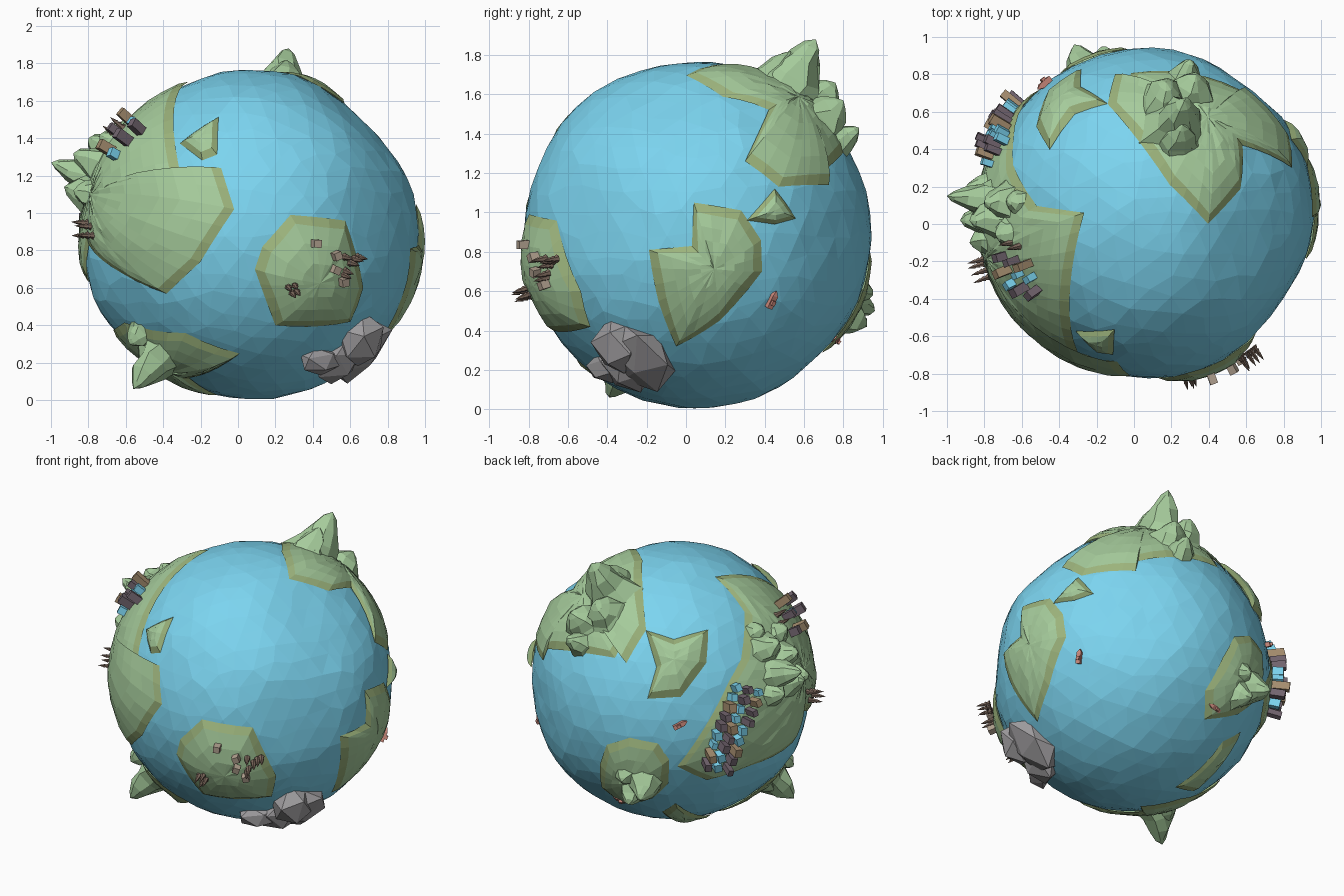
import bpy, bmesh, math, random
from mathutils import Vector, Matrix

if "Cube" in bpy.data.objects:
    bpy.data.objects.remove(bpy.data.objects["Cube"])

random.seed(4)
C = Vector((0.08, 0.06, 0.885))   # planet centre
R = 0.885                         # ocean radius
# Broad dents and swells of the ball: direction, height, angular reach
SWELLS = [(Vector(d).normalized(), h, a) for d, h, a in (
    ((.68, -.15, .73), -.05, .6), ((.6, .8, -.05), -.03, .5), ((.8, -.58, .1), -.04, .55),
    ((-.95, -.1, -.33), .035, .55), ((-.1, -.66, .75), .02, .5), ((0, .7, -.72), -.015, .5))]


def ground(d):
    return R + sum(h * (.5 + .5 * math.cos(math.pi * min(1, d.angle(s) / a))) for s, h, a in SWELLS)


def mat(name, *rgb):
    m = bpy.data.materials.new(name)
    m.diffuse_color = (*rgb, 1)
    m.use_nodes = True
    m.node_tree.nodes["Principled BSDF"].inputs["Base Color"].default_value = m.diffuse_color
    return m


OCEAN, GREEN = mat("ocean", .2, .66, .87), mat("grass", .38, .6, .33)
BEACH, ROCK = mat("shore", .33, .45, .2), mat("rock", .34, .33, .34)
WOOD, SALMON = mat("wood", .19, .13, .1), mat("ship_paint", .6, .25, .2)
MAUVE, TAN = mat("mauve_wall", .17, .13, .16), mat("tan_wall", .38, .27, .16)
PALE = mat("pale_wall", .45, .36, .28)


def finish(name, bm, *mats):
    bmesh.ops.recalc_face_normals(bm, faces=bm.faces)
    me = bpy.data.meshes.new(name)
    bm.to_mesh(me)
    bm.free()
    for m in mats:
        me.materials.append(m)
    ob = bpy.data.objects.new(name, me)
    bpy.context.collection.objects.link(ob)


# Direction finders: a point on the ball as seen from one side
def viewer(right, up, from_origin):
    right, up = Vector(right), Vector(up)
    out = right.cross(up)

    def pick(u, v):
        if from_origin:
            u, v = u - C.dot(right), v - C.dot(up)
        w = math.sqrt(max(0, R * R - u * u - v * v))
        return (right * u + up * v + out * w).normalized()
    return pick


F = viewer((1, 0, 0), (0, 0, 1), True)                            # front
S = viewer((0, 1, 0), (0, 0, 1), True)                            # right side
T = viewer((1, 0, 0), (0, 1, 0), True)                            # top
B = viewer((-.866, -.5, 0), (.211, -.366, .906), False)           # back left, above
V = viewer((-.866, .5, 0), (.211, .366, .906), False)             # back right, below


def land(name, bulge, *outline, centre=None):
    """Raised patch: shore band, then rings of grass closing on a centre."""
    pts = []
    for a, b in zip(outline, outline[1:] + outline[:1]):
        n = max(1, round((a - b).length / .11))
        pts += [a.slerp(b, i / n) for i in range(n)]
    c = centre or sum(pts, Vector()).normalized()
    far = max(p.angle(c) for p in pts)
    n = max(2, round(far / .15))
    bm = bmesh.new()
    rings = []
    for k in range(n + 1):
        ring = []
        for p in pts:
            inner = 1 - min(.3, .06 / p.angle(c))
            t = 1 if k == 0 else inner * (n + 1 - k) / n
            h = .002 if k == 0 else .011 + bulge * (1 - t * t)
            if k > 1:
                h += random.uniform(-.003, .006)
            d = c.slerp(p, t)
            ring.append(bm.verts.new(C + d * (ground(d) + h)))
        rings.append(ring)
    m = len(pts)
    for k in range(n):
        for i in range(m):
            j = (i + 1) % m
            f = bm.faces.new((rings[k][i], rings[k][j], rings[k + 1][j], rings[k + 1][i]))
            f.material_index = 0 if k == 0 else 1
    top = bm.verts.new(C + c * (ground(c) + .012 + bulge))
    for i in range(m):
        bm.faces.new((rings[n][i], rings[n][(i + 1) % m], top)).material_index = 1
    finish(name, bm, BEACH, GREEN)


def peak(bm, tip, r, sides=8):
    """Craggy cone standing on the ball with its tip at a given point."""
    tip = Vector(tip)
    d = (tip - C).normalized()
    base = C + d * (ground(d) - .03)
    q = d.to_track_quat('Z', 'Y')
    rings = []
    for t, s in ((0, 1.15), (.35, .8), (.65, .55), (.88, .27)):
        ring = []
        for i in range(sides):
            a = math.tau * (i + random.uniform(-.25, .25)) / sides
            k = r * s * random.uniform(.8, 1.18)
            ring.append(bm.verts.new(base.lerp(tip, t) + q @ Vector((k * math.cos(a), k * math.sin(a), 0))))
        rings.append(ring)
    end = bm.verts.new(tip)
    for i in range(sides):
        j = (i + 1) % sides
        for lo, hi in zip(rings, rings[1:]):
            bm.faces.new((lo[i], lo[j], hi[j], hi[i]))
        bm.faces.new((rings[-1][i], rings[-1][j], end))


def mountains(name, *peaks):
    bm = bmesh.new()
    for tip, r in peaks:
        peak(bm, tip, r)
    finish(name, bm, GREEN)


def stand(d, h, spin=0):
    return (Matrix.Translation(C + d * (ground(d) + h)) @ d.to_track_quat('Z', 'Y').to_matrix().to_4x4()
            @ Matrix.Rotation(spin, 4, 'Z'))


def toward(x, y, z):
    return (Vector((x, y, z)) - C).normalized()


def box(bm, d, h, size, spin=0):
    m = stand(d, h, spin) @ Matrix.Diagonal((*size, 1))
    bmesh.ops.create_cube(bm, size=1, matrix=m)


# Ocean ball
bm = bmesh.new()
bmesh.ops.create_icosphere(bm, subdivisions=4, radius=1)
for v in bm.verts:
    d = (v.co + Vector([random.uniform(-.025, .025) for _ in range(3)])).normalized()
    v.co = C + d * (ground(d) + random.uniform(-.006, .002))
finish("ocean", bm, OCEAN)

# Continents and islands
land("west_continent", .03,
     F(-.27, 1.71), F(-.32, 1.27), F(-.3, 1.18), F(-.18, 1.2), F(-.09, 1.24), F(-.02, 1.02), F(-.2, .74),
     F(-.38, .57), F(-.62, .68), F(-.78, .83), B(.78, -.35), B(.55, -.52), B(.3, -.62),
     B(.12, -.54), B(.29, -.29), B(.43, 0), B(.5, .15), B(.5, .45))
land("north_continent", .03,
     T(-.1, .8), T(-.14, .64), T(.19, .21), T(.4, 0), T(.58, .19), T(.58, .42), S(.3, 1.26),
     S(.47, 1.13), S(.73, 1.14), B(-.75, .17), B(-.29, .13), B(-.17, .35), centre=T(.38, .55))
land("south_west_land", .02,
     F(-.6, .42), F(-.28, .36), F(.01, .25), F(-.26, .12), V(.1, -.86), V(.35, -.79), F(-.66, .38))
land("village_island", .05,
     F(.13, .82), F(.28, .99), F(.58, .96), F(.67, .6), F(.6, .42), F(.2, .4), F(.09, .7))
land("east_land", .025,
     S(-.19, .81), S(.03, .83), S(.04, 1.05), S(.28, 1.01), S(.38, .86), S(.385, .7),
     S(.17, .45), S(-.05, .32), S(-.14, .55), centre=S(.14, .72))
land("back_island", .03,
     B(-.38, -.55), B(-.33, -.42), B(-.18, -.37), B(0, -.4), B(.07, -.5), B(.06, -.65),
     B(-.05, -.75), B(-.25, -.8), B(-.38, -.7))
land("shield_island", .04,
     B(-.1, .31), B(.08, .26), B(.29, .33), B(.29, .12), B(.14, -.1), B(-.07, -.12), B(-.02, .08))
land("small_front_island", .025, F(-.31, 1.37), F(-.1, 1.5), F(-.11, 1.31), F(-.19, 1.28))
land("small_east_island", .025, S(.31, .96), S(.45, 1.12), S(.56, .97), S(.45, .94))
land("low_strip_island", .01, V(.66, -.36), V(.54, -.44), V(.28, -.74), V(.42, -.74))

# Mountain groups
mountains("north_mountains",
          ((.27, .66, 1.88), .16), ((.26, .53, 1.82), .13), ((.17, .76, 1.66), .15),
          ((.33, .8, 1.57), .15), ((.3, .88, 1.43), .1), ((.28, .44, 1.73), .1))
mountains("west_mountains",
          ((-1.0, .15, 1.27), .11), ((-.93, .02, 1.14), .12), ((-.88, -.1, 1.12), .11),
          ((-.8, .12, 1.4), .13), ((-.74, -.06, 1.42), .11), ((-.88, .02, 1.32), .13),
          ((-.9, .2, 1.1), .11), ((-.68, .12, 1.47), .09))
mountains("south_mountain", ((-.56, -.39, .06), .13), ((-.58, -.36, .3), .09), ((-.5, -.25, .15), .1))
mountains("back_mountain", ((-.32, .96, .5), .12), ((-.17, .95, .58), .1), ((-.2, .92, .42), .11))
mountains("islet_peak", ((.86, .45, 1.02), .05))

# Grey rocks at the lower front right
bm = bmesh.new()
for p, size in (((.62, -.22, .29), (.17, .2, .09)), ((.63, -.33, .35), (.12, .13, .13)),
                ((.44, -.42, .21), (.12, .07, .07)), ((.53, -.3, .22), (.14, .13, .08))):
    m = stand(toward(*p), .01) @ Matrix.Diagonal((*size, 1))
    for v in bmesh.ops.create_icosphere(bm, subdivisions=1, radius=1.1, matrix=m)['verts']:
        v.co += Vector([random.uniform(-.015, .015) for _ in range(3)])
finish("rocks", bm, ROCK)

# Village houses
bm = bmesh.new()
for d in (F(.395, .84), F(.495, .78), F(.49, .71), F(.53, .65)):
    box(bm, d, .065, (.042, .042, .06), random.uniform(-.4, .4))
finish("village_houses", bm, PALE)

# Trees: three stacked cones each
bm = bmesh.new()
groves = [(F(x, z), .045) for x, z in ((.26, .62), (.29, .63), (.28, .59), (.3, .6), (.55, .77),
                                       (.6, .76), (.55, .7), (.58, .74), (.62, .77), (.54, .68))]
groves += [(toward(*p), .035) for p in ((-.85, -.2, .95), (-.83, -.26, .93), (-.82, -.3, .88),
                                        (-.83, -.22, .88), (-.66, -.1, 1.42), (-.62, -.12, 1.46))]
for d, h in groves:
    for k, r in enumerate((.022, .018, .013)):
        bmesh.ops.create_cone(bm, cap_ends=True, segments=6, radius1=r, radius2=0, depth=.045,
                              matrix=stand(d, h + .018 + k * .024))
finish("trees", bm, WOOD)

# Towns: rows of blocks in three colours
blocks = {"mauve": (bmesh.new(), MAUVE), "tan": (bmesh.new(), TAN), "glass": (bmesh.new(), OCEAN)}
lots = []
for i in range(9):                                   # long town on the back of the west land
    for j in range(3):
        t = i / 8
        lots.append(B(.35 + .17 * t + (j - 1) * .06, -.5 + .46 * t - (j - 1) * .012))
for i in range(3):                                   # small town on the upper front
    for j in range(3):
        lots.append(T(-.66 + .06 * i + .02 * j, -.16 - .07 * j - .02 * i))
for n, d in enumerate(lots):
    kind = ("mauve", "glass", "mauve", "tan", "glass")[n % 5]
    tall = random.uniform(.08, .12) if kind != "glass" else .07
    w = random.uniform(.035, .05)
    box(blocks[kind][0], d, .015 + tall / 2, (w, w * 1.15, tall), random.uniform(-.3, .3))
for kind, (bm, m) in blocks.items():
    finish("town_blocks_" + kind, bm, m)

# Ships: hull with pointed bow and a cabin
bm = bmesh.new()
for d, spin in ((S(.43, .55), -.3), (V(.45, -.25), 1.5), (B(.13, -.28), -1.1)):
    box(bm, d, .01, (.03, .07, .03), spin)
    bmesh.ops.create_cone(bm, cap_ends=True, segments=4, radius1=.021, radius2=.004, depth=.025,
                          matrix=stand(d, .01, spin) @ Matrix.Translation((0, .0475, 0))
                          @ Matrix.Rotation(-math.pi / 2, 4, 'X') @ Matrix.Rotation(math.pi / 4, 4, 'Z'))
    box(bm, d, .03, (.02, .025, .018), spin)
finish("ships", bm, SALMON)
